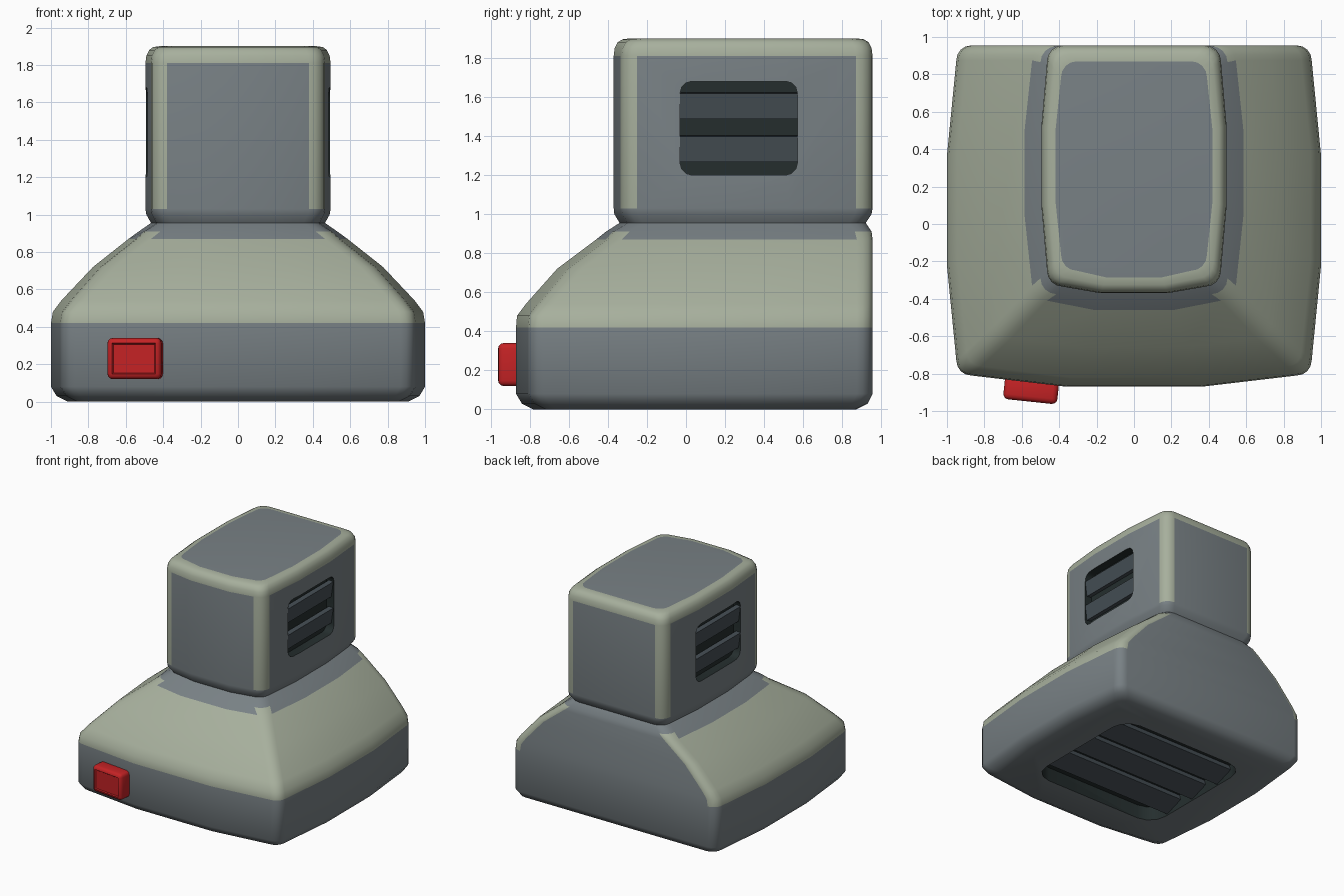
import bpy, bmesh, math
from mathutils import Matrix

if "Cube" in bpy.data.objects:
    bpy.data.objects.remove(bpy.data.objects["Cube"])


def material(name, rgb):
    m = bpy.data.materials.new(name)
    m.diffuse_color = (*rgb, 1)
    m.use_nodes = True
    m.node_tree.nodes["Principled BSDF"].inputs["Base Color"].default_value = m.diffuse_color
    return m


GREY = material("slate grey", (0.19, 0.22, 0.235))
GREEN = material("worn sage edge", (0.385, 0.43, 0.335))
SLAT = material("dark slate", (0.06, 0.077, 0.09))
DARK = material("vent black", (0.018, 0.027, 0.027))
RED = material("red", (0.55, 0.016, 0.018))


def finish(ob, angle=40):
    bpy.ops.object.select_all(action='DESELECT')
    ob.select_set(True)
    bpy.context.view_layer.objects.active = ob
    bpy.ops.object.shade_smooth_by_angle(angle=math.radians(angle))


def new_object(name, bm, mats):
    bmesh.ops.recalc_face_normals(bm, faces=bm.faces)
    me = bpy.data.meshes.new(name)
    bm.to_mesh(me)
    bm.free()
    for m in mats:
        me.materials.append(m)
    ob = bpy.data.objects.new(name, me)
    bpy.context.collection.objects.link(ob)
    return ob


def box(name, size, loc, mat, rot=(0, 'X'), bevel=0, axis=None, dish=None):
    """Box with optional bevel (only edges along one axis if given) and dished front."""
    bm = bmesh.new()
    bmesh.ops.create_cube(bm, size=1)
    bmesh.ops.scale(bm, vec=size, verts=bm.verts)
    if bevel:
        edges = [e for e in bm.edges if axis is None or
                 abs((e.verts[0].co - e.verts[1].co).normalized()[axis]) > 0.9]
        bmesh.ops.bevel(bm, geom=edges, offset=bevel, segments=3, profile=0.5,
                        affect='EDGES')
    if dish:
        bm.normal_update()
        front = min(bm.faces, key=lambda f: f.calc_center_median().y)
        bmesh.ops.inset_region(bm, faces=[front], thickness=dish, depth=-dish)
    bm.transform(Matrix.Translation(loc) @ Matrix.Rotation(math.radians(rot[0]), 4, rot[1]))
    return new_object(name, bm, [mat])


# Cross-section: rounded rectangle with bulging front and sides, straight back
def section(z, w, f, b, r, bx, by):
    wc, fc = w - bx, f + by
    pts = [(w * 0.36, f)]
    for i in range(5):
        a = math.radians(-90 + 22.5 * i)
        pts.append((wc - r + r * math.cos(a), fc + r + r * math.sin(a)))
    for t in (1 / 3, 2 / 3):
        pts.append((w, fc + (b - fc) * t))
    for i in range(5):
        a = math.radians(22.5 * i)
        pts.append((wc - r + r * math.cos(a), b - r + r * math.sin(a)))
    pts += [(-x, y) for x, y in reversed(pts)]
    return [(x, y, z) for x, y in pts]


BASE, MID, HEAD = (0.08, 0.05, 0.06), (0.08, 0.04, 0.05), (0.085, 0.03, 0.035)
RINGS = [  # z, half width, front, back, corner style
    (0.00, 0.91, -0.78, 0.87, BASE), (0.03, 0.97, -0.84, 0.93, BASE),
    (0.08, 1.00, -0.87, 0.955, BASE), (0.42, 1.00, -0.87, 0.955, BASE),
    (0.48, 0.99, -0.865, 0.955, BASE), (0.54, 0.945, -0.82, 0.955, BASE),
    (0.72, 0.775, -0.66, 0.955, MID), (0.87, 0.585, -0.46, 0.955, MID),
    (0.91, 0.53, -0.41, 0.95, HEAD), (0.955, 0.465, -0.34, 0.92, HEAD),
    (1.00, 0.49, -0.367, 0.95, HEAD), (1.03, 0.495, -0.37, 0.955, HEAD),
    (1.81, 0.495, -0.37, 0.955, HEAD), (1.85, 0.49, -0.365, 0.95, HEAD),
    (1.88, 0.475, -0.35, 0.935, HEAD), (1.895, 0.455, -0.325, 0.91, HEAD),
    (1.90, 0.42, -0.285, 0.87, HEAD)]

# Body: base, sloped shoulders, neck and head in one loft
bm = bmesh.new()
loops = [[bm.verts.new(p) for p in section(z, w, f, b, *s)] for z, w, f, b, s in RINGS]
n = len(loops[0])
for j in range(len(loops) - 1):
    z = RINGS[j][0]
    for k in range(n):
        face = bm.faces.new((loops[j][k], loops[j][(k + 1) % n],
                             loops[j + 1][(k + 1) % n], loops[j + 1][k]))
        m = k if k <= 12 else 24 - k
        corner, back = m in range(1, 5) or m in range(8, 12), m == 12
        slope = 0.42 <= z < 0.87 and not back
        tip = z == 0.87 and corner
        edge = z >= 1.03 and (corner or z >= 1.81)
        face.material_index = 1 if slope or tip or edge else 0
bm.faces.new(loops[0])
bm.faces.new(loops[-1])
body = new_object("body", bm, [GREY, GREEN, DARK])

# Vent recesses cut into both head sides and the underside
cutters = [box("vent_cutter", (0.16, 0.6, 0.48), (s * 0.5, 0.27, 1.44), DARK,
               bevel=0.06, axis=0) for s in (-1, 1)]
cutters.append(box("vent_cutter", (1.24, 1.14, 0.24), (0, 0.06, 0), DARK,
                   bevel=0.16, axis=2))
bpy.context.view_layer.objects.active = body
for c in cutters:
    c.hide_render = True
    mod = body.modifiers.new("vent", 'BOOLEAN')
    mod.operation, mod.solver, mod.object = 'DIFFERENCE', 'EXACT', c
    mod.material_mode = 'TRANSFER'
    bpy.ops.object.modifier_apply(modifier=mod.name)
    bpy.data.objects.remove(c)
finish(body)

# Side vent slats
for side, s in (("right", 1), ("left", -1)):
    for i, z in enumerate((1.335, 1.555)):
        box(f"{side}_vent_slat_{i + 1}", (0.04, 0.6, 0.13),
            (s * 0.455, 0.27, z), SLAT, rot=(s * 8, 'Y'))

# Underside vent slats
for i in range(3):
    box(f"bottom_vent_slat_{i + 1}", (1.24, 0.18, 0.05),
        (0, 0.06 + (i - 1) * 0.31, 0.065), SLAT, rot=(20, 'X'))

# Red front button, following the bulged front
button = box("button", (0.29, 0.13, 0.22), (-0.55, -0.885, 0.23), RED,
             rot=(-6, 'Z'), bevel=0.028, dish=0.008)
finish(button)
